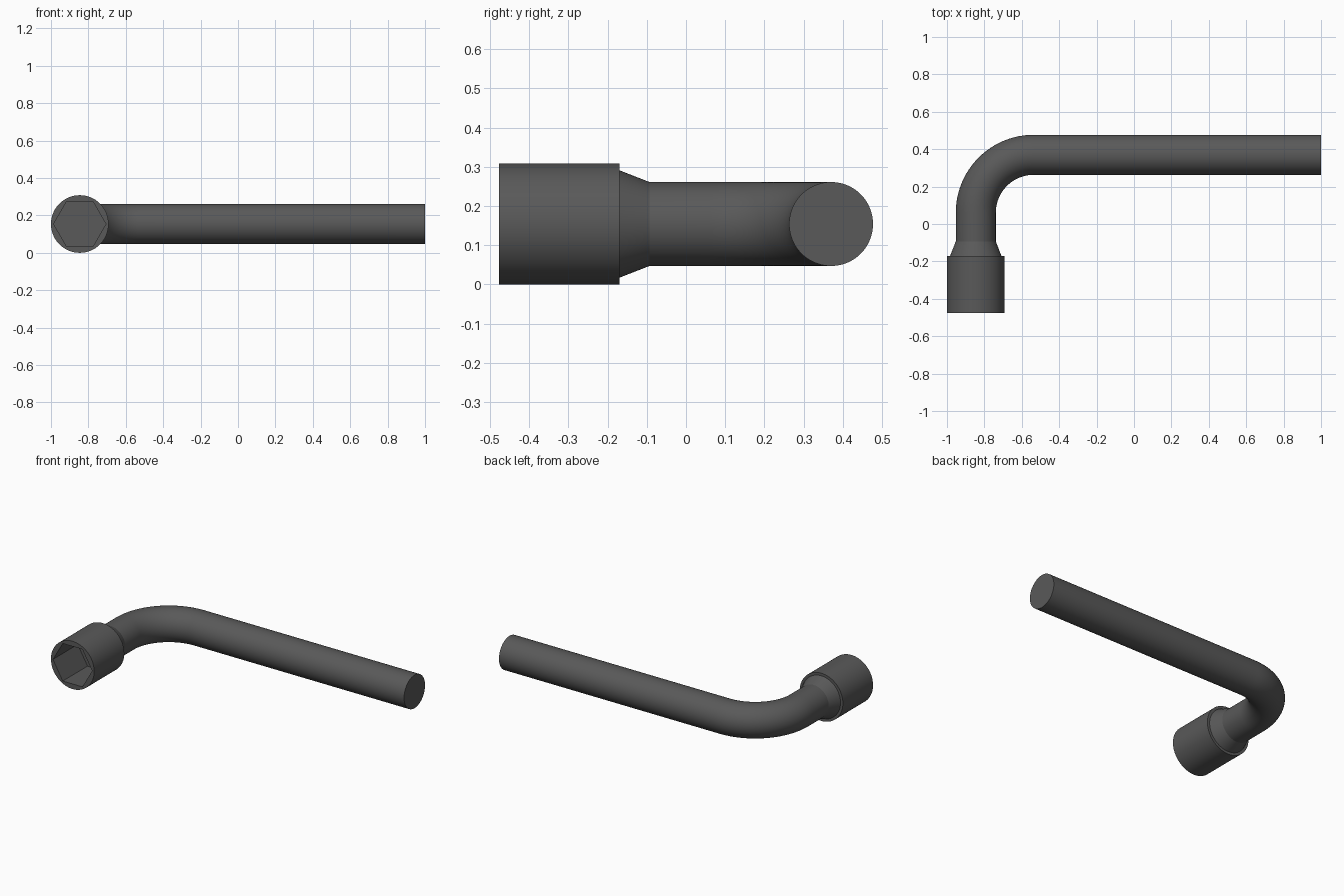
import bpy, bmesh, math
from mathutils import Vector

if "Cube" in bpy.data.objects:
    bpy.data.objects.remove(bpy.data.objects["Cube"])

SEG = 72
R_SOCKET, R_CONE, R_ROD = 0.154, 0.137, 0.107
HEX_APOTHEM = 0.121
AXIS_X, AXIS_Y, AXIS_Z = -0.846, 0.37, 0.154   # socket axis x, handle axis y, height
BEND = 0.31


def circle(r):
    return lambda a: r


def hexagon(apothem):
    return lambda a: apothem / math.cos(a % (math.pi / 3) - math.pi / 6)


def add_ring(bm, x, y, turn, radius):
    """Cross-section ring; turn = 0 faces along y, 90 degrees faces along x."""
    side = Vector((math.cos(turn), -math.sin(turn), 0))
    ring = []
    for i in range(SEG):
        a = 2 * math.pi * i / SEG
        r = radius(a)
        ring.append(bm.verts.new(Vector((x, y, AXIS_Z)) + side * r * math.cos(a)
                                 + Vector((0, 0, r * math.sin(a)))))
    return ring


# Hex bore, socket wall, shoulder step and neck cone
stations = [
    (AXIS_X, -0.225, 0, hexagon(HEX_APOTHEM)),
    (AXIS_X, -0.477, 0, hexagon(HEX_APOTHEM)),
    (AXIS_X, -0.477, 0, circle(R_SOCKET)),
    (AXIS_X, -0.17, 0, circle(R_SOCKET)),
    (AXIS_X, -0.17, 0, circle(R_CONE)),
    (AXIS_X, -0.093, 0, circle(R_ROD)),
]

# Quarter bend, then the straight handle
STEPS = 24
for i in range(STEPS + 1):
    t = math.pi / 2 * i / STEPS
    stations.append((AXIS_X + BEND * (1 - math.cos(t)),
                     AXIS_Y - BEND + BEND * math.sin(t), t, circle(R_ROD)))
stations.append((1.0, AXIS_Y, math.pi / 2, circle(R_ROD)))

# Skin the rings into one closed solid
bm = bmesh.new()
rings = [add_ring(bm, *s) for s in stations]
for a, b in zip(rings, rings[1:]):
    for i in range(SEG):
        j = (i + 1) % SEG
        bm.faces.new((a[i], a[j], b[j], b[i]))
bm.faces.new(rings[0])
bm.faces.new(rings[-1])
bmesh.ops.recalc_face_normals(bm, faces=bm.faces[:])

mesh = bpy.data.meshes.new("socket_wrench")
bm.to_mesh(mesh)
bm.free()
wrench = bpy.data.objects.new("socket_wrench", mesh)
bpy.context.collection.objects.link(wrench)

# Dark steel
steel = bpy.data.materials.new("dark_steel")
steel.diffuse_color = (0.1, 0.1, 0.1, 1)
steel.use_nodes = True
steel.node_tree.nodes["Principled BSDF"].inputs["Base Color"].default_value = steel.diffuse_color
mesh.materials.append(steel)

bpy.context.view_layer.objects.active = wrench
wrench.select_set(True)
bpy.ops.object.shade_smooth_by_angle(angle=math.radians(18))
